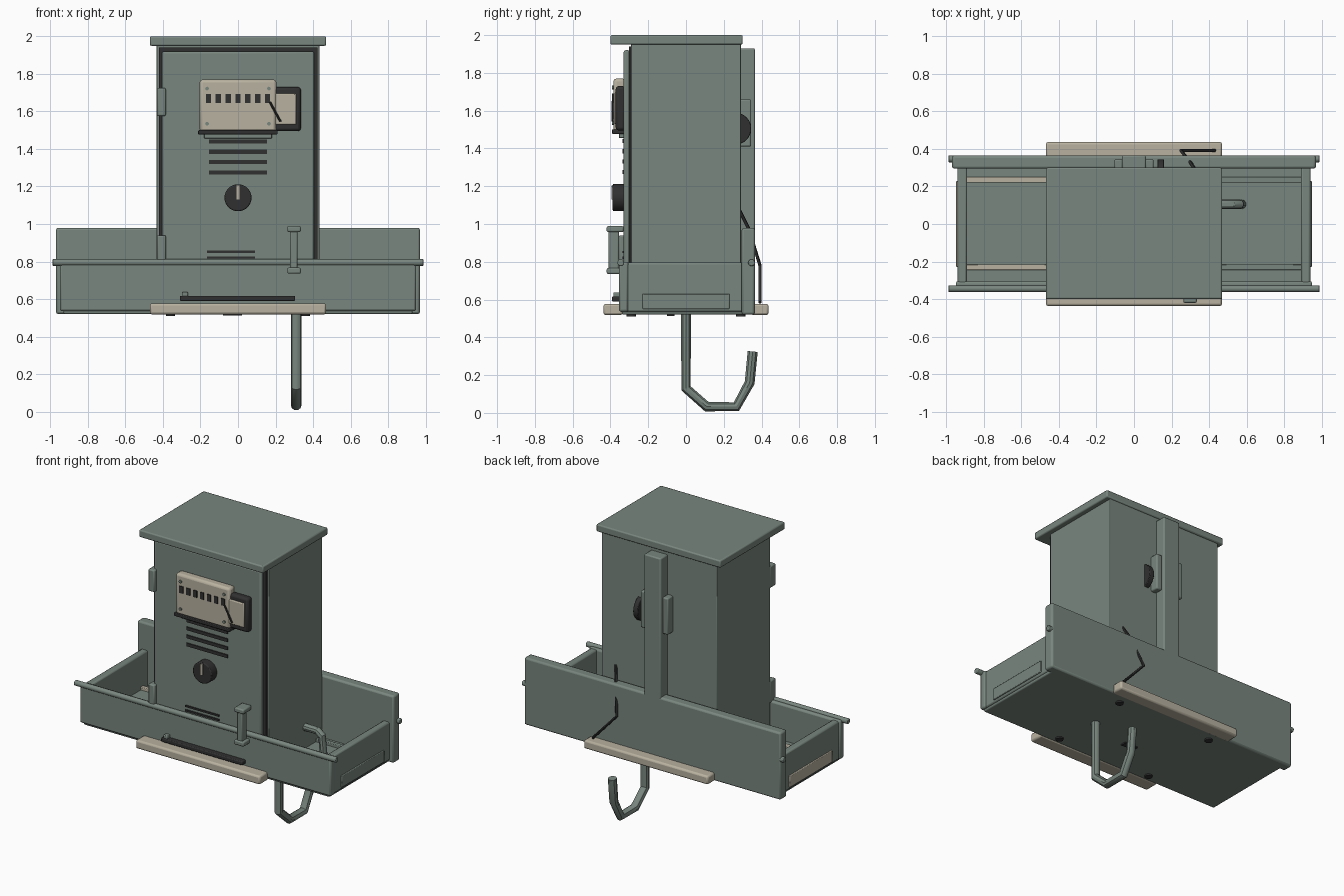
import bpy
import math
from mathutils import Vector

if "Cube" in bpy.data.objects:
    bpy.data.objects.remove(bpy.data.objects["Cube"], do_unlink=True)


def material(name, colour):
    mat = bpy.data.materials.new(name)
    mat.use_nodes = True
    mat.diffuse_color = (*colour, 1)
    mat.node_tree.nodes["Principled BSDF"].inputs["Base Color"].default_value = (*colour, 1)
    return mat


green = material("grey green paint", (.19, .24, .21))
beige = material("warm beige", (.48, .44, .35))
dark = material("dark rubber", (.03, .03, .03))


def finish(obj, name, mat, bevel=0.0):
    obj.name = name
    obj.data.materials.append(mat)
    bpy.ops.object.select_all(action="DESELECT")
    obj.select_set(True)
    bpy.context.view_layer.objects.active = obj
    if bevel:
        mod = obj.modifiers.new("soft edges", "BEVEL")
        mod.width = bevel
        mod.segments = 2
    bpy.ops.object.shade_smooth_by_angle(angle=math.radians(35))
    return obj


def box(name, x, y, z, mat=green, bevel=0.008):
    """Box given by its low and high limit on each axis."""
    limits = (x, y, z)
    centre = [(low + high) / 2 for low, high in limits]
    bpy.ops.mesh.primitive_cube_add(size=1, location=centre)
    obj = bpy.context.object
    obj.scale = [high - low for low, high in limits]
    bpy.ops.object.transform_apply(location=False, rotation=False, scale=True)
    return finish(obj, name, mat, bevel)


def rod(name, start, end, radius, mat=green, bevel=0.0, sides=24):
    """Cylinder between two points."""
    start, end = Vector(start), Vector(end)
    axis = end - start
    bpy.ops.mesh.primitive_cylinder_add(
        vertices=sides, radius=radius, depth=axis.length, location=(start + end) / 2,
        rotation=axis.to_track_quat("Z", "Y").to_euler())
    return finish(bpy.context.object, name, mat, bevel)


def pipe(name, points, radius, mat=green):
    """Round tube along a bent path."""
    curve = bpy.data.curves.new(name, "CURVE")
    curve.dimensions = "3D"
    curve.bevel_depth = radius
    curve.bevel_resolution = 3
    curve.use_fill_caps = True
    spline = curve.splines.new("POLY")
    spline.points.add(len(points) - 1)
    for point, co in zip(spline.points, points):
        point.co = (*co, 1)
    obj = bpy.data.objects.new(name, curve)
    bpy.context.collection.objects.link(obj)
    bpy.ops.object.select_all(action="DESELECT")
    obj.select_set(True)
    bpy.context.view_layer.objects.active = obj
    bpy.ops.object.convert(target="MESH")
    return finish(bpy.context.object, name, mat)


def both(half):
    return (-half, half)


# Cabinet: body, overhanging roof, gasket and door
box("cabinet_body", both(.435), (-.29, .29), (.54, 1.96), bevel=.004)
box("cabinet_roof", both(.47), (-.4, .3), (1.95, 2))
box("door_gasket", (-.42, .425), (-.302, -.285), (.56, 1.94), dark, bevel=0)
box("cabinet_door", (-.405, .405), (-.33, -.298), (.57, 1.92), bevel=.01)
for label, low in (("upper", 1.575), ("lower", .79)):
    box(label + "_hinge", (-.432, -.385), (-.355, -.29), (low, low + .15))

# Tray: floor, walls and round rails
box("tray_floor", both(.93), (-.34, .34), (.52, .555))
box("tray_front_wall", both(.95), (-.355, -.305), (.535, .8), bevel=.012)
box("tray_back_wall", both(.97), (.295, .365), (.52, .98), bevel=.012)
rod("front_rail", (-.99, -.345, .795), (.99, -.345, .795), .018, bevel=.005)
rod("back_rail", (-.99, .347, .795), (.99, .347, .795), .018, bevel=.005)
for side, label, mat in ((-1, "right", beige), (1, "left", green)):
    def span(inner, outer):
        return sorted((side * inner, side * outer))
    box(label + "_tray_wall", span(.89, .94), (-.34, .31), (.535, .795), bevel=.01)
    box(label + "_side_plate", span(.93, .948), both(.23), (.55, .63), mat, bevel=.004)
    for row, y in (("front", -.23), ("back", .235)):
        box(f"{label}_{row}_runner", span(.43, .895), (y - .015, y + .015), (.54, .575), mat, .004)

# Bumpers with bolts underneath
box("front_bumper", both(.47), (-.437, -.335), (.518, .577), beige, .012)
box("back_bumper", both(.47), (.345, .437), (.518, .577), beige, .012)
for x in both(.36):
    for y in both(.29):
        rod("bumper_bolt", (x, y, .51), (x, y, .53), .025, dark, sides=12)
box("drain_cover", (-.08, .02), (-.1, -.06), (.512, .53), dark, 0)

# Meter box on the door
box("meter_side_case", (.15, .335), (-.372, -.32), (1.495, 1.73), dark, .015)
box("meter_side_panel", (.18, .31), (-.381, -.365), (1.53, 1.695), beige, .006)
box("meter_face", both(.205), (-.385, -.32), (1.49, 1.77), beige, .016)
box("meter_sill", (-.212, .21), (-.392, -.32), (1.477, 1.5), dark, .004)
box("meter_bracket", both(.18), (-.355, -.32), (1.455, 1.48), green, .004)
for i in range(7):
    x = (i - 3) * .0525
    box("meter_digit_window", (x - .014, x + .014), (-.391, -.38), (1.645, 1.692), dark, 0)
for x in both(.165):
    for z in (1.535, 1.722):
        rod("meter_screw", (x, -.392, z), (x, -.38, z), .01, green, sides=12)
rod("meter_lever", (.17, -.389, 1.65), (.227, -.389, 1.545), .006, dark, sides=8)

# Door vents, turning knob and lower slots
for i in range(4):
    z = 1.44 - i * .055
    box("door_vent", both(.155), (-.337, -.325), (z - .011, z + .011), dark, 0)
for z in (.822, .852):
    box("lower_slot", (-.165, .09), (-.337, -.325), (z - .006, z + .006), dark, 0)
rod("door_knob", (0, -.325, 1.14), (0, -.388, 1.14), .072, dark, bevel=.006, sides=32)
box("knob_pointer", both(.008), (-.394, -.385), (1.13, 1.205), beige, 0)

# Latch over the front rail and the dark grip bar
box("latch_post", (.277, .317), (-.41, -.355), (.75, .975))
for label, low in (("upper", .957), ("lower", .735)):
    box(label + "_latch_cap", (.263, .335), (-.42, -.33), (low, low + .032))
box("grip_bar", (-.31, .305), (-.392, -.345), (.59, .617), dark, .006)
box("grip_stop", (-.297, -.267), (-.385, -.345), (.61, .637), green, .004)

# Back post with side plates, switch wheel and loose cable
box("back_post", both(.063), (.28, .365), (.54, 1.93))
for label, x in (("right", -.083), ("left", .083)):
    box(label + "_post_plate", (x - .021, x + .021), (.28, .345), (1.41, 1.66))
rod("switch_wheel", (.125, .26, 1.505), (.16, .26, 1.505), .085, dark, bevel=.004, sides=32)
pipe("loose_cable", [(.33, .285, 1.07), (.3, .33, .98), (.25, .392, .78), (.43, .392, .585)],
     .009, dark)

# Hanging hook and short bent pipe in the tray
pipe("hanging_hook", [(.31, 0, .54), (.31, 0, .13), (.31, .11, .033), (.31, .267, .033),
                      (.31, .337, .16), (.31, .353, .325)], .028)
pipe("bent_pipe", [(.42, .105, .7), (.53, .105, .7), (.562, .105, .675), (.575, .105, .54)], .025)
